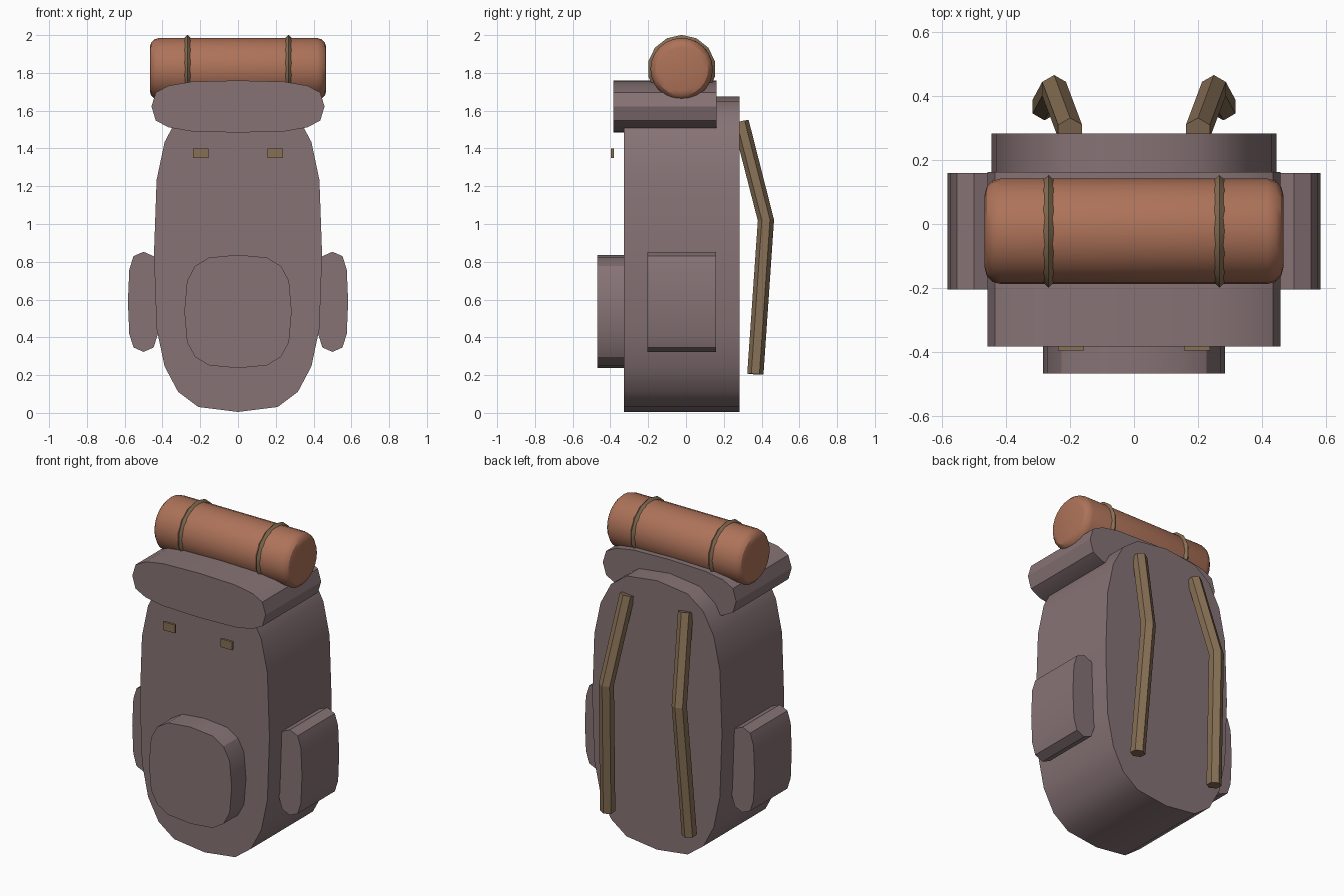
import bpy, bmesh
from math import sin, cos, pi, radians, copysign
from mathutils import Vector

if "Cube" in bpy.data.objects:
    bpy.data.objects.remove(bpy.data.objects["Cube"], do_unlink=True)


def material(name, rgb):
    m = bpy.data.materials.new(name)
    m.use_nodes = True
    m.diffuse_color = (*rgb, 1)
    m.node_tree.nodes["Principled BSDF"].inputs["Base Color"].default_value = (*rgb, 1)
    return m


CANVAS = material("mauve canvas", (0.24, 0.17, 0.178))
ROLL = material("terracotta blanket", (0.42, 0.17, 0.10))
LEATHER = material("tan leather", (0.24, 0.16, 0.09))


def finish(obj, name, mat, smooth=True):
    obj.name = name
    obj.data.materials.clear()
    obj.data.materials.append(mat)
    if smooth:
        bpy.ops.object.select_all(action="DESELECT")
        obj.select_set(True)
        bpy.context.view_layer.objects.active = obj
        bpy.ops.object.shade_smooth_by_angle(angle=radians(30))
    return obj


def loft(name, rings, mat, smooth=True):
    """Skin matching closed rings and cap both ends."""
    bm = bmesh.new()
    rows = [[bm.verts.new(p) for p in ring] for ring in rings]
    n = len(rows[0])
    for a, b in zip(rows, rows[1:]):
        for i in range(n):
            j = (i + 1) % n
            bm.faces.new((a[i], a[j], b[j], b[i]))
    bm.faces.new(rows[0])
    bm.faces.new(rows[-1])
    bmesh.ops.recalc_face_normals(bm, faces=bm.faces)
    mesh = bpy.data.meshes.new(name)
    bm.to_mesh(mesh)
    bm.free()
    obj = bpy.data.objects.new(name, mesh)
    bpy.context.collection.objects.link(obj)
    return finish(obj, name, mat, smooth)


def padded(name, x, z, half_w, half_h, y0, y1, sides):
    """Rounded-rectangle outline extruded from front to back."""
    def soft(v):
        return copysign(abs(v) ** 0.64, v) if abs(v) > 1e-6 else 0
    angles = [2 * pi * i / sides for i in range(sides)]
    rings = [[(x + half_w * soft(sin(a)), y, z + half_h * soft(cos(a))) for a in angles]
             for y in (y0, y1)]
    return loft(name, rings, CANVAS)


def strap(name, path, radius):
    """Six-sided tube along a bent path."""
    pts = [Vector(p) for p in path]
    rings = []
    for i, p in enumerate(pts):
        t = (pts[min(i + 1, len(pts) - 1)] - pts[max(i - 1, 0)]).normalized()
        u = Vector((1, 0, 0))
        u = (u - t * u.dot(t)).normalized()
        v = t.cross(u)
        rings.append([p + radius * (u * sin(k * pi / 3) + v * cos(k * pi / 3))
                      for k in range(6)])
    return loft(name, rings, LEATHER, smooth=False)


# Canvas bag, lid and front pocket
padded("bag_body", 0, 0.84, 0.445, 0.835, -0.327, 0.283, 20)
padded("top_flap", 0, 1.622, 0.458, 0.138, -0.383, 0.162, 16)
padded("front_pocket", 0, 0.537, 0.284, 0.30, -0.468, -0.30, 16)

# Bedroll with rounded ends
bpy.ops.mesh.primitive_cylinder_add(vertices=24, radius=0.165, depth=0.934,
                                    location=(0, -0.023, 1.82), rotation=(0, pi / 2, 0))
bedroll = bpy.context.object
bevel = bedroll.modifiers.new("rounded_ends", "BEVEL")
bevel.width = 0.05
bevel.segments = 3
bevel.limit_method = "ANGLE"
bevel.angle_limit = radians(40)
bpy.ops.object.modifier_apply(modifier=bevel.name)
finish(bedroll, "bedroll", ROLL)

# Parts repeated on both sides
for side, s in (("left", 1), ("right", -1)):
    padded(side + "_side_pocket", s * 0.5, 0.588, 0.083, 0.265, -0.205, 0.16, 12)

    strap(side + "_shoulder_strap",
          [(s * 0.20, 0.29, 1.54), (s * 0.25, 0.423, 1.02), (s * 0.28, 0.367, 0.205)], 0.043)

    bpy.ops.mesh.primitive_torus_add(major_segments=14, minor_segments=4,
                                     major_radius=0.165, minor_radius=0.016,
                                     location=(s * 0.267, -0.023, 1.82),
                                     rotation=(0, -pi / 2, 0))
    finish(bpy.context.object, side + "_bedroll_band", LEATHER)

    bpy.ops.mesh.primitive_cube_add(size=1, location=(s * 0.197, -0.389, 1.375))
    buckle = bpy.context.object
    buckle.scale = (0.08, 0.014, 0.052)
    finish(buckle, side + "_buckle", LEATHER, smooth=False)
